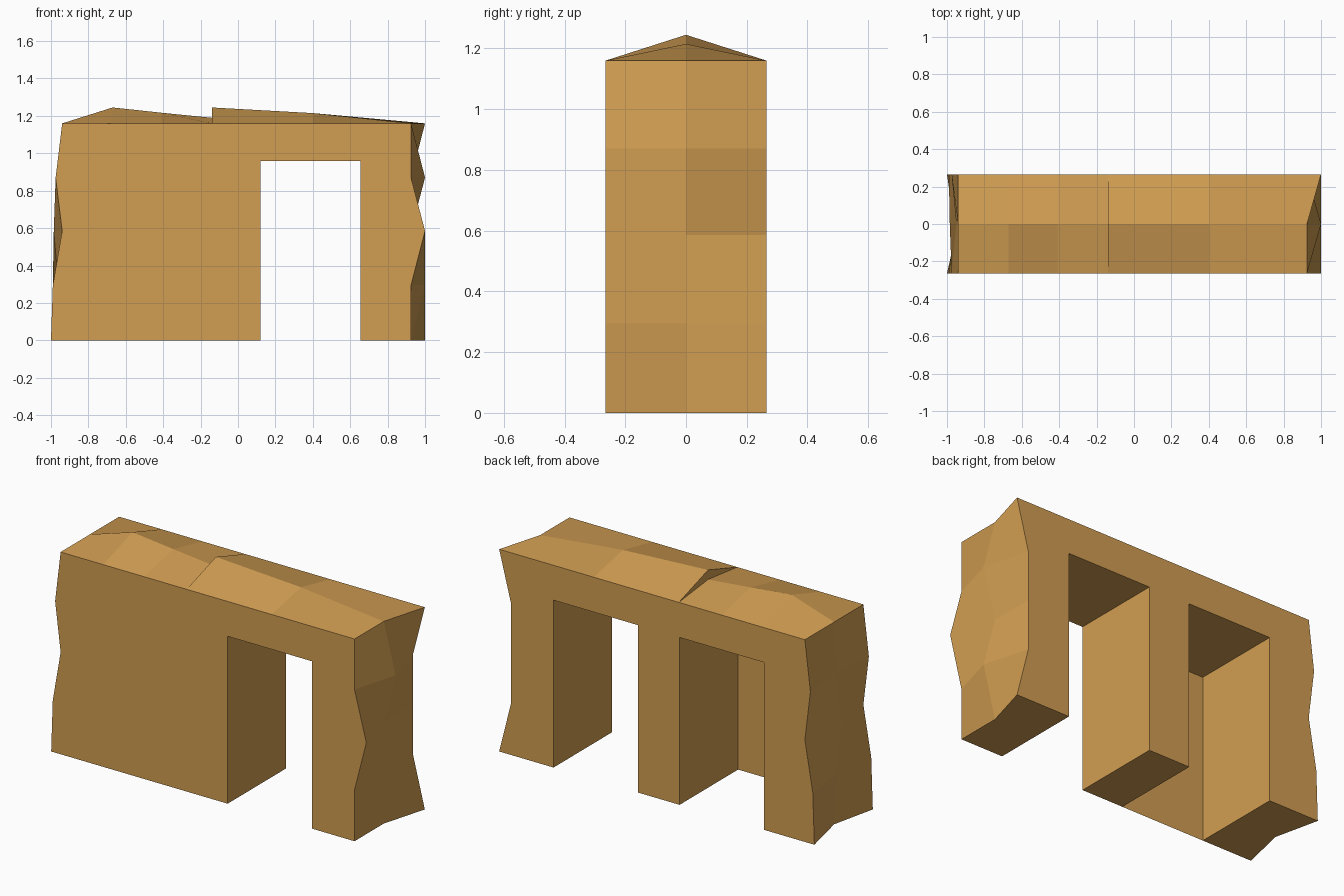
import bpy
import bmesh
from mathutils import Vector

cube = bpy.data.objects.get("Cube")
if cube:
    bpy.data.objects.remove(cube)

# Single sandstone colour
stone = bpy.data.materials.new("sandstone")
stone.use_nodes = True
COLOUR = (0.64, 0.34, 0.085, 1)
stone.diffuse_color = COLOUR
stone.node_tree.nodes["Principled BSDF"].inputs["Base Color"].default_value = COLOUR

D = 0.265                      # half thickness
DEPTHS = (-D, 0, D)            # front, middle, back
LEVELS = (0, 0.295, 0.585, 0.87, 1.16)
TOP = LEVELS[-1]
HEAD = 0.96                    # underside of the openings
DOOR = (0.12, 0.655)           # passes right through
NICHE = (-0.68, -0.145)        # open at the back only
STEP = -0.14

# Broken end profiles, bottom to top, for front, middle and back
IN, OUT = 0.925, 1.0
LEFT_END = ((IN, IN, OUT, IN, IN),
            (IN, OUT, IN, OUT, IN),
            (OUT, IN, IN, IN, OUT))
SIDE = (-1.0, -0.99, -0.94, -0.975, -0.94)
RIGHT_END = (SIDE, (-0.94, -0.96, -0.985, -0.95, -0.94), SIDE)


def face(bm, points, outward):
    """Add a face wound so that it looks along outward."""
    f = bm.faces.new([bm.verts.new(p) for p in points])
    f.normal_update()
    if f.normal.dot(Vector(outward)) < 0:
        bm.faces.remove(f)
        pts = [points[0]] + list(reversed(points[1:]))
        bm.faces.new([bm.verts.new(p) for p in pts])


def finish(bm, name):
    bmesh.ops.remove_doubles(bm, verts=bm.verts, dist=0.0001)
    loose = [v for v in bm.verts if not v.link_faces]
    bmesh.ops.delete(bm, geom=loose, context='VERTS')
    mesh = bpy.data.meshes.new(name)
    bm.to_mesh(mesh)
    bm.free()
    mesh.materials.append(stone)
    obj = bpy.data.objects.new(name, mesh)
    bpy.context.collection.objects.link(obj)


def broken_end(name, columns, side):
    bm = bmesh.new()
    for j in range(2):
        for i in range(4):
            corners = ((j, i + 1), (j + 1, i + 1), (j + 1, i), (j, i))
            # start on the corner where the fold of the quad begins
            pts = [(columns[c][r], DEPTHS[c], LEVELS[r]) for c, r in corners]
            face(bm, pts, (side, 0, 0))
    finish(bm, name)


def wall_face(bm, c, openings):
    """Large flat side with ragged ends and openings cut from the base."""
    y = DEPTHS[c]
    pts = [(x, y, z) for x, z in zip(RIGHT_END[c], LEVELS)]
    pts += [(x, y, z) for x, z in reversed(list(zip(LEFT_END[c], LEVELS)))]
    for lo, hi in openings:
        pts += [(hi, y, 0), (hi, y, HEAD), (lo, y, HEAD), (lo, y, 0)]
    face(bm, pts, (0, y, 0))


# Wall body: both sides, linings of the openings, and undersides of the piers
bm = bmesh.new()
wall_face(bm, 0, [DOOR])
wall_face(bm, 2, [DOOR, NICHE])
for lo, hi in (DOOR, NICHE):
    for x, out in ((lo, 1), (hi, -1)):
        face(bm, [(x, -D, 0), (x, D, 0), (x, D, HEAD), (x, -D, HEAD)], (out, 0, 0))
    face(bm, [(lo, -D, HEAD), (hi, -D, HEAD), (hi, D, HEAD), (lo, D, HEAD)], (0, 0, -1))
right_foot = [c[0] for c in RIGHT_END]
left_foot = [c[0] for c in LEFT_END]
for a, b in ((right_foot, [NICHE[0]] * 3),
             ([NICHE[1]] * 3, [DOOR[0]] * 3),
             ([DOOR[1]] * 3, left_foot)):
    pts = [(x, y, 0) for x, y in zip(a, DEPTHS)]
    pts += [(x, y, 0) for x, y in reversed(list(zip(b, DEPTHS)))]
    face(bm, pts, (0, 0, -1))
finish(bm, "wall_body")

broken_end("left_broken_end", LEFT_END, 1)
broken_end("right_broken_end", RIGHT_END, -1)

# Ridged top in two runs, with a small step where they meet
bm = bmesh.new()
RUNS = ([(-0.94, TOP), (-0.67, 1.245), (-0.41, 1.217), (STEP, 1.19)],
        [(STEP, 1.245), (0.4, 1.215), (IN, TOP)])
for run in RUNS:
    for (x0, z0), (x1, z1) in zip(run, run[1:]):
        for y in (-D, D):
            edge = OUT if (x1 == IN and y > 0) else x1
            face(bm, [(x0, 0, z0), (x1, 0, z1), (edge, y, TOP), (x0, y, TOP)], (0, 0, 1))
for y in (-D, D):
    face(bm, [(STEP, y, TOP), (STEP, 0, 1.19), (STEP, 0, 1.245)], (-1, 0, 0))
finish(bm, "ridged_top")
